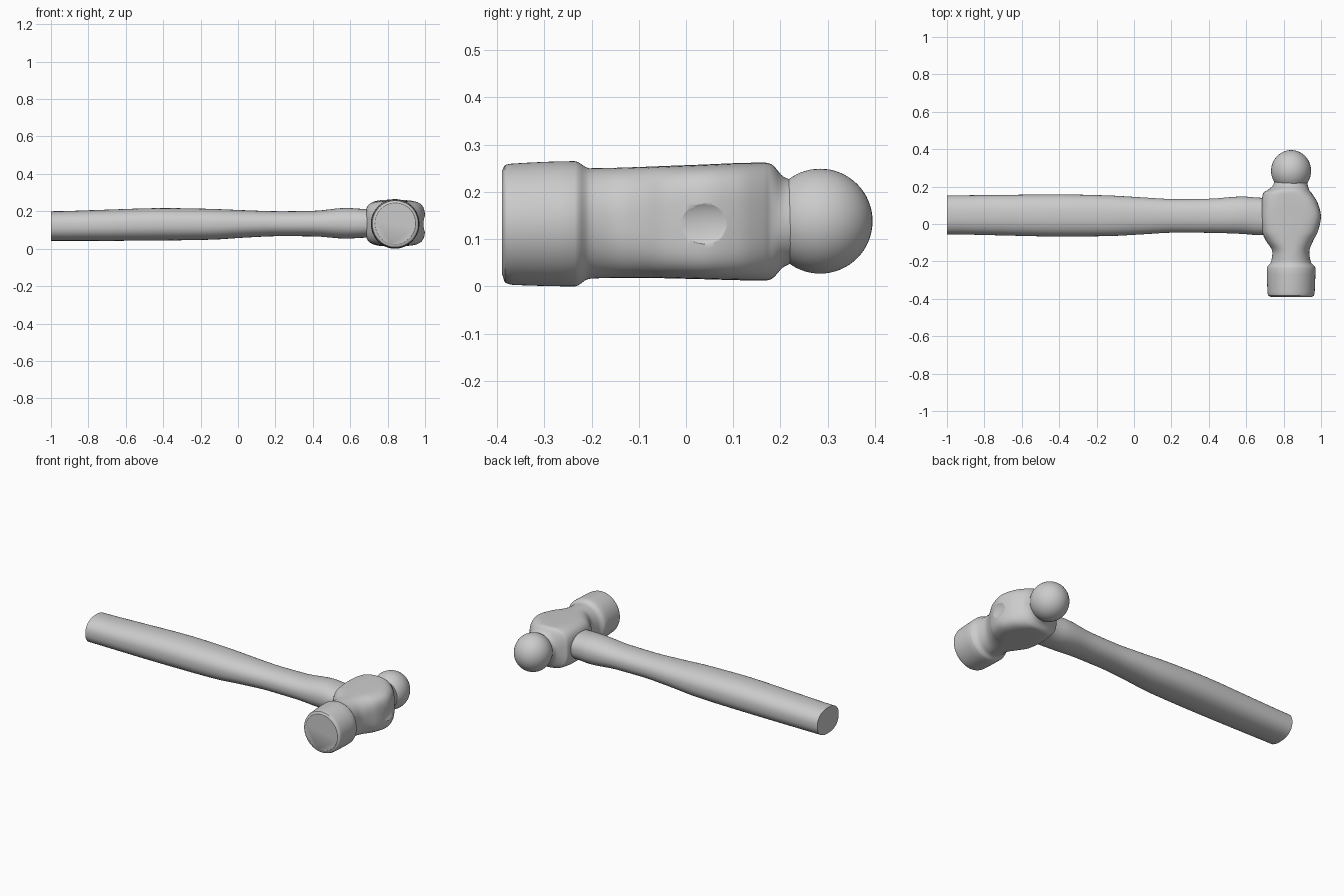
import bpy, bmesh
from math import cos, sin, pi, radians, copysign

if "Cube" in bpy.data.objects:
    bpy.data.objects.remove(bpy.data.objects["Cube"])

SEG = 64


def slopes(rows):
    # Monotone slopes, so the interpolated profile never overshoots
    out = []
    for i in range(len(rows)):
        if i in (0, len(rows) - 1):
            out.append([0.0] * len(rows[0]))
            continue
        a, b, c = rows[i - 1], rows[i], rows[i + 1]
        m = []
        for k in range(len(b)):
            d0 = (b[k] - a[k]) / (b[0] - a[0])
            d1 = (c[k] - b[k]) / (c[0] - b[0])
            m.append(2 * d0 * d1 / (d0 + d1) if d0 * d1 > 0 else 0.0)
        out.append(m)
    return out


def smooth_rows(rows, n):
    m, out = slopes(rows), []
    for i in range(len(rows) - 1):
        a, b = rows[i], rows[i + 1]
        h = b[0] - a[0]
        for j in range(n):
            t = j / n
            p = [(2*t**3 - 3*t**2 + 1) * a[k] + (t**3 - 2*t**2 + t) * h * m[i][k]
                 + (3*t**2 - 2*t**3) * b[k] + (t**3 - t**2) * h * m[i + 1][k]
                 for k in range(len(a))]
            p[0] = a[0] + h * t
            out.append(p)
    return out + [list(rows[-1])]


def power(v, e):
    return copysign(abs(v) ** (2 / e), v)


def loft(name, rows, axis, n=4, angle=35):
    # Each row: position, side min, side max, z min, z max, squareness
    bm = bmesh.new()
    rings = []
    for p, s0, s1, z0, z1, e in smooth_rows(rows, n):
        ring = []
        for i in range(SEG):
            a = 2 * pi * i / SEG
            s = (s0 + s1) / 2 + (s1 - s0) / 2 * power(cos(a), e)
            z = (z0 + z1) / 2 + (z1 - z0) / 2 * power(sin(a), e)
            ring.append(bm.verts.new((p, s, z) if axis == 'x' else (s, p, z)))
        rings.append(ring)
    for r, q in zip(rings, rings[1:]):
        for i in range(SEG):
            j = (i + 1) % SEG
            bm.faces.new((r[i], r[j], q[j], q[i]))
    bm.faces.new(rings[0])
    bm.faces.new(rings[-1])
    bmesh.ops.recalc_face_normals(bm, faces=bm.faces)
    mesh = bpy.data.meshes.new(name)
    bm.to_mesh(mesh)
    bm.free()
    ob = bpy.data.objects.new(name, mesh)
    bpy.context.collection.objects.link(ob)
    shade(ob, angle)
    return ob


def shade(ob, angle):
    bpy.ops.object.select_all(action='DESELECT')
    ob.select_set(True)
    bpy.context.view_layer.objects.active = ob
    bpy.ops.object.shade_smooth_by_angle(angle=radians(angle))


def ellipsoid(name, loc, scale):
    bpy.ops.mesh.primitive_uv_sphere_add(segments=48, ring_count=32, radius=1, location=loc)
    ob = bpy.context.object
    ob.name = name
    ob.scale = scale
    shade(ob, 40)
    return ob


# Wooden handle, waisted before the head
loft("handle", [
    (-1.00, -0.055, 0.153, 0.042, 0.200, 2.3),
    (-0.75, -0.060, 0.155, 0.042, 0.207, 2.3),
    (-0.40, -0.067, 0.158, 0.044, 0.217, 2.3),
    (-0.15, -0.065, 0.153, 0.048, 0.213, 2.3),
    (0.05, -0.055, 0.142, 0.060, 0.205, 2.2),
    (0.22, -0.046, 0.133, 0.067, 0.200, 2.2),
    (0.40, -0.047, 0.135, 0.066, 0.202, 2.2),
    (0.58, -0.053, 0.147, 0.054, 0.218, 2.2),
    (0.66, -0.059, 0.141, 0.058, 0.213, 2.3),
    (0.76, -0.059, 0.138, 0.062, 0.210, 2.3)], 'x')

# Steel head: striking face, neck, swollen eye block, ball neck
head = loft("head", [
    (-0.390, 0.732, 0.950, 0.025, 0.245, 2.0),
    (-0.383, 0.718, 0.962, 0.008, 0.257, 2.0),
    (-0.365, 0.714, 0.966, 0.003, 0.260, 2.0),
    (-0.235, 0.710, 0.970, 0.000, 0.265, 2.0),
    (-0.205, 0.732, 0.946, 0.016, 0.250, 2.1),
    (-0.150, 0.740, 0.937, 0.018, 0.251, 2.3),
    (-0.090, 0.706, 0.958, 0.018, 0.253, 2.9),
    (-0.040, 0.685, 0.983, 0.017, 0.255, 3.7),
    (0.040, 0.680, 1.000, 0.015, 0.258, 4.2),
    (0.110, 0.682, 0.983, 0.013, 0.261, 3.8),
    (0.165, 0.690, 0.950, 0.012, 0.262, 3.0),
    (0.180, 0.712, 0.938, 0.015, 0.259, 2.7),
    (0.208, 0.744, 0.929, 0.042, 0.231, 2.1),
    (0.232, 0.750, 0.927, 0.050, 0.224, 2.0),
    (0.260, 0.744, 0.935, 0.040, 0.236, 2.0)], 'y')

# Shallow oval recess where the handle is wedged into the eye
cutter = ellipsoid("eye_cutter", (1.018, 0.04, 0.132), (0.03, 0.105, 0.055))
cutter.hide_render = True
cutter.hide_set(True)
cut = head.modifiers.new("eye_recess", 'BOOLEAN')
cut.object = cutter
cut.operation = 'DIFFERENCE'
cut.solver = 'EXACT'

# Ball end
ellipsoid("ball_peen", (0.840, 0.284, 0.138), (0.107, 0.111, 0.111))
